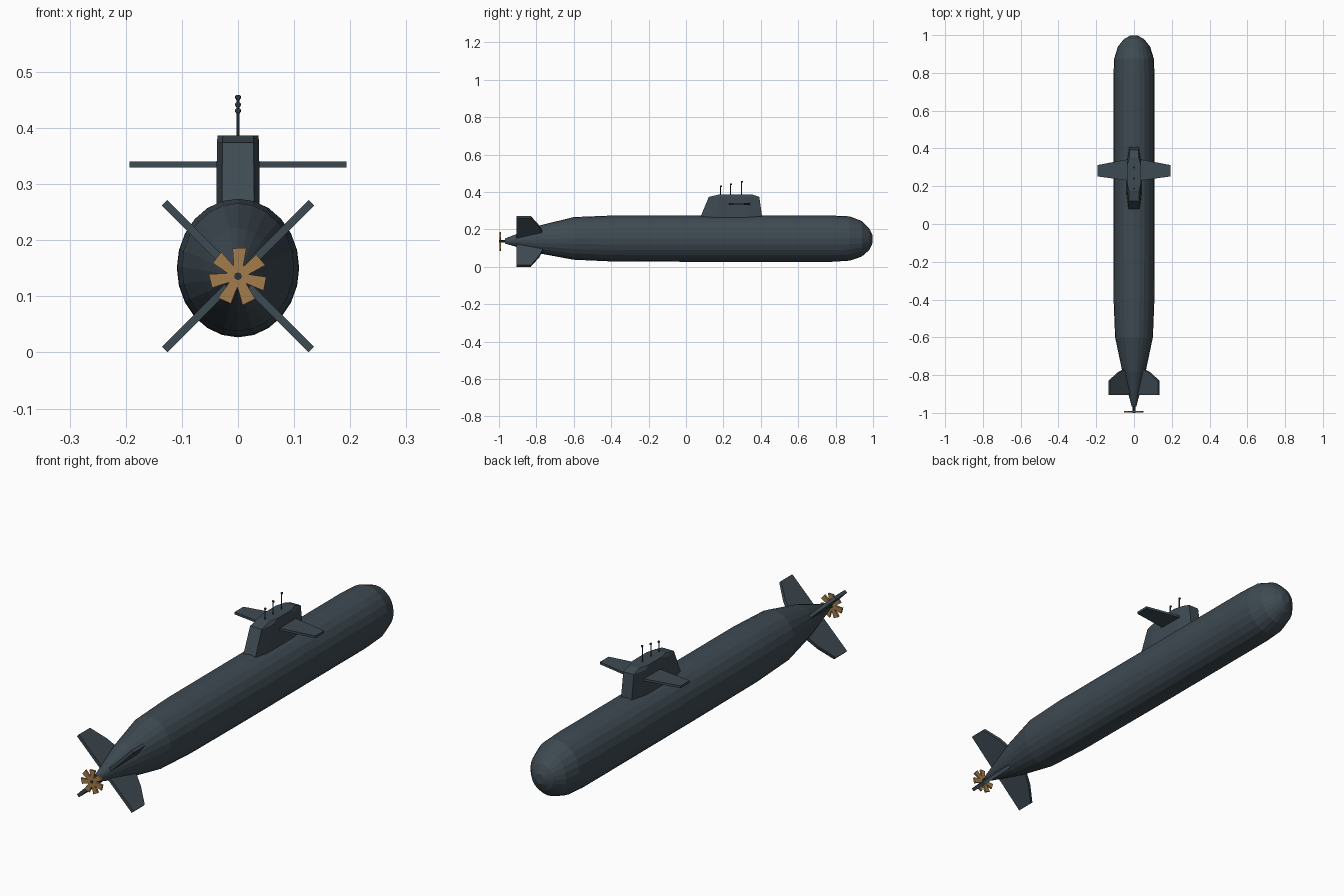
import bpy, bmesh
from math import sin, cos, tau, radians
from mathutils import Matrix, Vector

cube = bpy.data.objects.get("Cube")
if cube:
    bpy.data.objects.remove(cube)


def material(name, rgb):
    m = bpy.data.materials.new(name)
    m.use_nodes = True
    m.diffuse_color = (*rgb, 1)
    bsdf = m.node_tree.nodes["Principled BSDF"]
    bsdf.inputs["Base Color"].default_value = (*rgb, 1)
    bsdf.inputs["Roughness"].default_value = 0.7
    return m


STEEL = material("slate_grey", (0.048, 0.068, 0.084))
BRONZE = material("bronze", (0.36, 0.2, 0.07))
DARK = material("dark_grey", (0.025, 0.032, 0.038))


def loft(bm, rings):
    """Skin a stack of equal-sized point rings and cap both ends."""
    rows = [[bm.verts.new(p) for p in ring] for ring in rings]
    n = len(rows[0])
    for a, b in zip(rows, rows[1:]):
        for i in range(n):
            j = (i + 1) % n
            bm.faces.new((a[i], a[j], b[j], b[i]))
    bm.faces.new(rows[0])
    bm.faces.new(rows[-1])


def finish(name, bm, mat):
    bmesh.ops.recalc_face_normals(bm, faces=bm.faces)
    me = bpy.data.meshes.new(name)
    bm.to_mesh(me)
    bm.free()
    me.materials.append(mat)
    ob = bpy.data.objects.new(name, me)
    bpy.context.collection.objects.link(ob)
    return ob


def part(name, rings, mat, matrix=Matrix()):
    bm = bmesh.new()
    loft(bm, rings)
    bm.transform(matrix)
    return finish(name, bm, mat)


def oval(y, half_width, bottom, top, sides=24):
    mid, half = (top + bottom) / 2, (top - bottom) / 2
    return [(half_width * sin(tau * i / sides), y, mid + half * cos(tau * i / sides))
            for i in range(sides)]


# Hull: oval sections from stern cone to rounded bow
sections = [(-0.967, 0.012, 0.124, 0.152), (-0.78, 0.062, 0.071, 0.222),
            (-0.6, 0.1, 0.038, 0.266), (-0.4, 0.108, 0.029, 0.274),
            (0.0, 0.109, 0.027, 0.274), (0.78, 0.109, 0.027, 0.274),
            (0.875, 0.105, 0.033, 0.27), (0.94, 0.085, 0.055, 0.245),
            (0.98, 0.052, 0.09, 0.206), (0.997, 0.02, 0.126, 0.17)]
part("hull", [oval(*s) for s in sections], STEEL)


# Sail: tapered eight-sided tower with sloped ends on the roof
def sail_ring(z, rear, front, width):
    plan = [(0, 0.74), (0.22, 1), (0.76, 1), (1, 0.66)]
    side = [(width * w, rear + (front - rear) * t, z) for t, w in plan]
    return side + [(-x, y, z) for x, y, z in reversed(side)]


part("sail", [sail_ring(0.24, 0.066, 0.411, 0.039),
              sail_ring(0.374, 0.122, 0.392, 0.0375),
              sail_ring(0.387, 0.178, 0.352, 0.0365)], STEEL)

# Sail planes: swept plates, mirrored
for name, s in (("left", 1), ("right", -1)):
    plane = [(0.02, 0.228), (0.02, 0.345), (0.193, 0.312), (0.193, 0.252)]
    part(name + "_sail_plane",
         [[(s * x, y, z) for x, y in plane] for z in (0.33, 0.34)], STEEL)

# Tail fins in an X arrangement around the shaft axis
AXIS = Vector((0, 0, 0.136))
fin = [(0.0, -0.905), (0.185, -0.905), (0.185, -0.83), (0.115, -0.785), (0.0, -0.74)]
for name, angle in (("upper_left", -45), ("lower_left", 45),
                    ("lower_right", 135), ("upper_right", 225)):
    part(name + "_tail_fin", [[(r, y, t) for r, y in fin] for t in (-0.007, 0.007)],
         STEEL, Matrix.Translation(AXIS) @ Matrix.Rotation(radians(angle), 4, "Y"))

# Propeller: seven flared blades around a hub
bm = bmesh.new()
blade = [(0.003, -0.007), (0.027, -0.0095), (0.051, -0.0125),
         (0.049, 0.0125), (0.027, 0.0095), (0.003, 0.007)]
for k in range(7):
    spin = Matrix.Translation(AXIS) @ Matrix.Rotation(radians(-87) + k * tau / 7, 4, "Y")
    loft(bm, [[spin @ Vector((r, y, w)) for r, w in blade] for y in (-0.998, -0.99)])
finish("propeller", bm, BRONZE)


# Propeller shaft with dark end
def disc(y, r):
    return oval(y, r, AXIS.z - r, AXIS.z + r, 8)


part("propeller_shaft", [disc(-1.0, 0.007), disc(-0.95, 0.007)], DARK)

# Masts: thin tubes with small heads
for name, y, top in (("rear", 0.184, 0.435), ("middle", 0.238, 0.446), ("front", 0.297, 0.459)):
    def tube(z, r, shift=0):
        return [(r * cos(tau * i / 8), y + shift + r * sin(tau * i / 8), z) for i in range(8)]
    part(name + "_mast", [tube(0.38, 0.0025), tube(top - 0.004, 0.0025)], STEEL)
    part(name + "_mast_head", [tube(top - 0.009, 0.003, 0.002), tube(top - 0.006, 0.005, 0.003),
                               tube(top - 0.002, 0.005, 0.003), tube(top, 0.003, 0.002)], STEEL)
